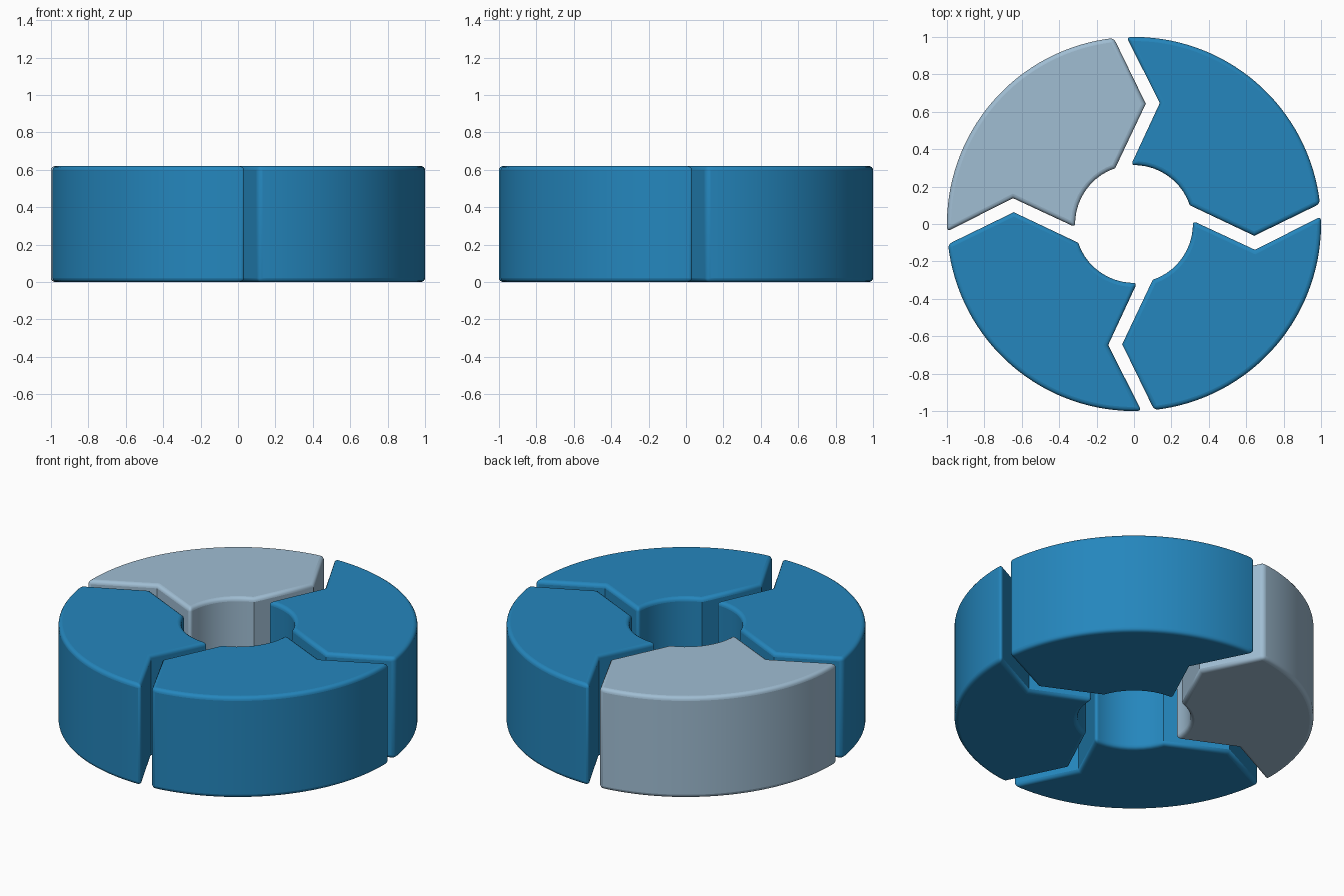
import bpy, bmesh
from math import cos, sin, radians, pi

if "Cube" in bpy.data.objects:
    bpy.data.objects.remove(bpy.data.objects["Cube"])

HEIGHT = 0.62
R_OUT, R_IN = 1.0, 0.315


def arc(r, a0, a1, n):
    return [(r * cos(radians(a0 + (a1 - a0) * i / n)),
             r * sin(radians(a0 + (a1 - a0) * i / n))) for i in range(n + 1)]


def material(name, rgb):
    m = bpy.data.materials.new(name)
    m.diffuse_color = (*rgb, 1)
    m.use_nodes = True
    m.node_tree.nodes["Principled BSDF"].inputs["Base Color"].default_value = m.diffuse_color
    return m


# Chevron-ended ring segment: outer arc, notch, inner arc, point
PROFILE = (arc(R_OUT, 6.2, 92.3, 32) + [(0.138, 0.647)]
           + arc(R_IN, 93.0, 18.5, 10) + [(0.643, -0.063)])


def segment(name, turn, mat):
    bm = bmesh.new()
    c, s = cos(turn), sin(turn)
    face = bm.faces.new([bm.verts.new((x * c - y * s, x * s + y * c, 0)) for x, y in PROFILE])
    ext = bmesh.ops.extrude_face_region(bm, geom=[face])
    verts = [g for g in ext["geom"] if isinstance(g, bmesh.types.BMVert)]
    bmesh.ops.translate(bm, verts=verts, vec=(0, 0, HEIGHT))
    bmesh.ops.recalc_face_normals(bm, faces=bm.faces)
    mesh = bpy.data.meshes.new(name)
    bm.to_mesh(mesh)
    bm.free()
    mesh.materials.append(mat)
    ob = bpy.data.objects.new(name, mesh)
    bpy.context.collection.objects.link(ob)
    # Soft rounded rims, points and notches kept crisp
    bev = ob.modifiers.new("rounded_edges", 'BEVEL')
    bev.width = 0.022
    bev.segments = 4
    bev.limit_method = 'ANGLE'
    bev.angle_limit = radians(56)
    bpy.ops.object.select_all(action='DESELECT')
    ob.select_set(True)
    bpy.context.view_layer.objects.active = ob
    bpy.ops.object.shade_smooth_by_angle(angle=radians(35))
    return ob


blue = material("blue", (0.018, 0.24, 0.51))
pale = material("pale_blue", (0.35, 0.51, 0.65))

# Four segments around the ring, one of them pale
for i in range(4):
    segment(f"ring_segment_{i + 1}", i * pi / 2, pale if i == 1 else blue)
